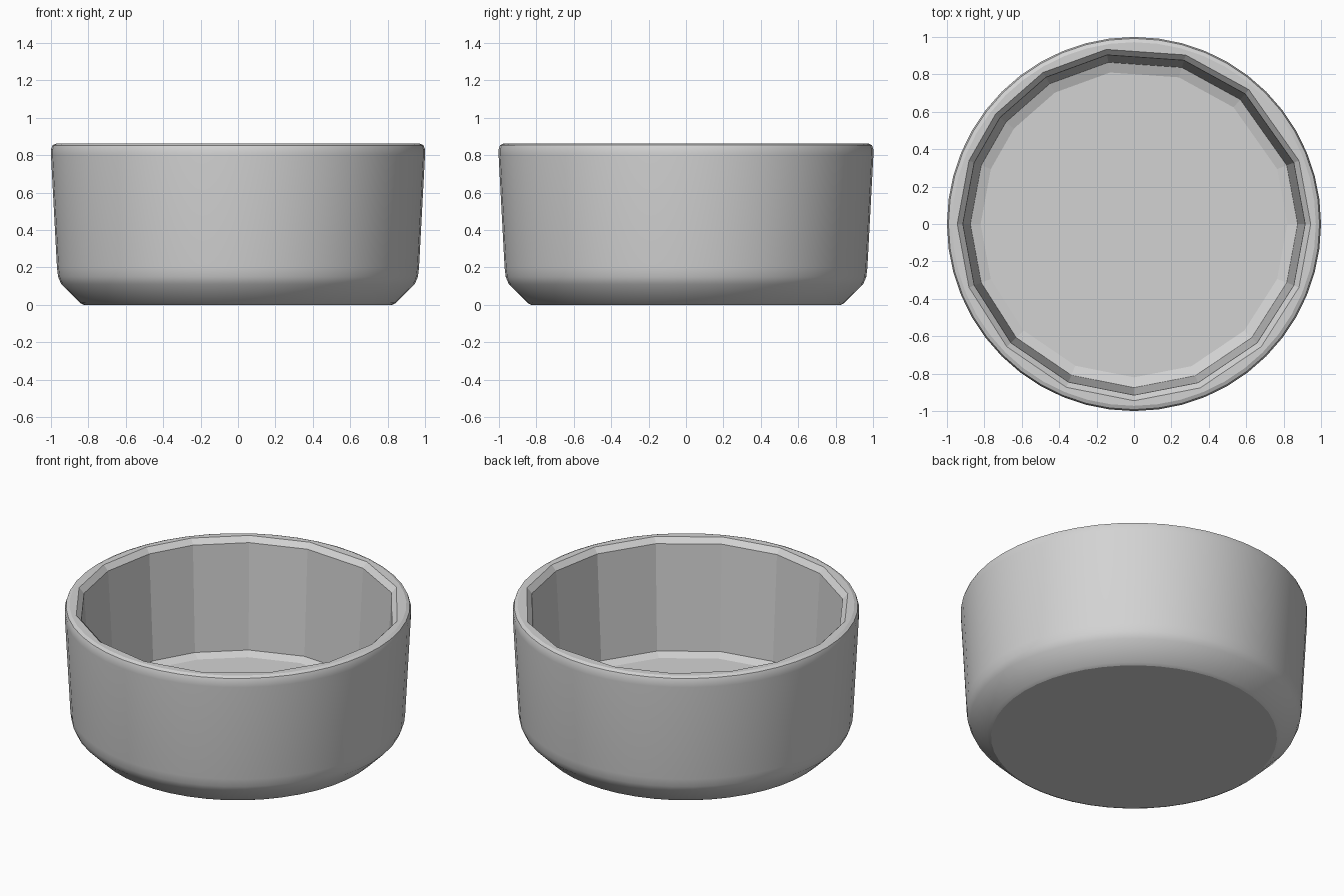
import bpy, bmesh, math
from mathutils import Vector

cube = bpy.data.objects.get("Cube")
if cube:
    bpy.data.objects.remove(cube, do_unlink=True)

grey = bpy.data.materials.new("plain grey")
grey.use_nodes = True
colour = (0.65, 0.65, 0.65, 1)
grey.diffuse_color = colour
grey.node_tree.nodes["Principled BSDF"].inputs["Base Color"].default_value = colour

bm = bmesh.new()


def lathe(profile, angles, inward, smooth):
    """Sweep (radius, height) pairs through the angles; return the last ring."""
    rings = [[bm.verts.new((r * math.cos(a), r * math.sin(a), z)) for a in angles]
             for r, z in profile]
    n = len(angles)
    for low, high in zip(rings, rings[1:]):
        for i in range(n):
            j = (i + 1) % n
            quad = [low[i], low[j], high[j], high[i]]
            face = bm.faces.new(quad[::-1] if inward else quad)
            face.smooth = smooth
    # close the first ring with a flat disc
    bm.faces.new(rings[0] if inward else rings[0][::-1])
    return rings[-1]


def ring_edges(ring):
    return [bm.edges.get((ring[i - 1], ring[i])) for i in range(len(ring))]


# Outer shell: bevelled foot, slightly flared wall, rounded lip
outer_profile = [(0.825, 0), (0.845, 0.01), (0.945, 0.11), (0.962, 0.15),
                 (0.968, 0.2), (1.0, 0.8), (1.0, 0.83), (0.992, 0.853), (0.972, 0.862)]
sides = 48
outer_rim = lathe(outer_profile, [2 * math.pi * i / sides for i in range(sides)], False, True)

# Inner cavity: coarse, slightly uneven facets with a shallow dished floor
inner_profile = [(0.82, 0.145), (0.875, 0.165), (0.915, 0.83), (0.945, 0.862)]
inner_angles = [0, 21, 49.5, 73, 99, 121, 141.5, 159, 180, 201, 224, 247.5, 270, 292, 316, 339]
inner_rim = lathe(inner_profile, [math.radians(a) for a in inner_angles], True, False)

# Flat rim joining the two
bmesh.ops.triangle_fill(bm, use_beauty=True, normal=Vector((0, 0, 1)),
                        edges=ring_edges(outer_rim) + ring_edges(inner_rim))

bmesh.ops.recalc_face_normals(bm, faces=bm.faces)
for edge in bm.edges:
    edge.smooth = edge.calc_face_angle(0) < math.radians(35)

mesh = bpy.data.meshes.new("bowl")
bm.to_mesh(mesh)
bm.free()
mesh.materials.append(grey)
bowl = bpy.data.objects.new("bowl", mesh)
bpy.context.collection.objects.link(bowl)
